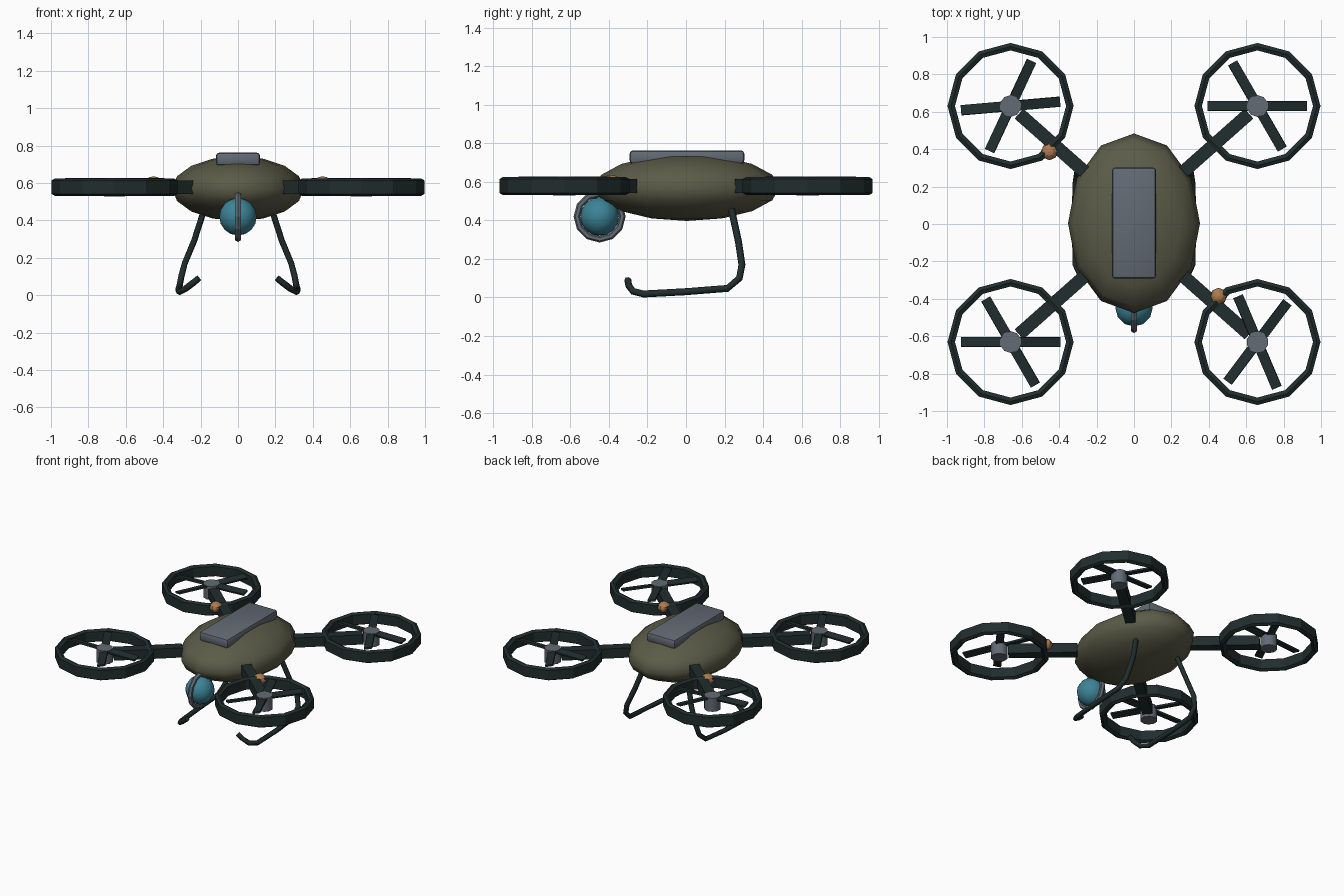
import bpy, bmesh, math
from mathutils import Vector, Matrix

if "Cube" in bpy.data.objects:
    bpy.data.objects.remove(bpy.data.objects["Cube"])


def material(name, rgb):
    m = bpy.data.materials.new(name)
    m.diffuse_color = (*rgb, 1)
    m.use_nodes = True
    m.node_tree.nodes["Principled BSDF"].inputs["Base Color"].default_value = m.diffuse_color
    return m


OLIVE = material("olive", (0.105, 0.105, 0.065))
DARK = material("dark green grey", (0.015, 0.026, 0.026))
GREY = material("slate grey", (0.125, 0.145, 0.175))
TEAL = material("teal glass", (0.045, 0.23, 0.31))
ORANGE = material("orange", (0.42, 0.2, 0.08))


def finish(bm, name, mat, smooth=None):
    bmesh.ops.recalc_face_normals(bm, faces=bm.faces[:])
    me = bpy.data.meshes.new(name)
    bm.to_mesh(me)
    bm.free()
    ob = bpy.data.objects.new(name, me)
    bpy.context.collection.objects.link(ob)
    me.materials.append(mat)
    if smooth:
        bpy.ops.object.select_all(action='DESELECT')
        ob.select_set(True)
        bpy.context.view_layer.objects.active = ob
        bpy.ops.object.shade_smooth_by_angle(angle=math.radians(smooth))
    return ob


def ball(name, mat, loc, radii, seg, rings, smooth=None):
    bm = bmesh.new()
    bmesh.ops.create_uvsphere(bm, u_segments=seg, v_segments=rings, radius=1,
                              matrix=Matrix.LocRotScale(Vector(loc), None, Vector(radii)))
    return finish(bm, name, mat, smooth)


def box(bm, matrix, size):
    bmesh.ops.create_cube(bm, size=1, matrix=matrix @ Matrix.Diagonal((*size, 1)))


def lathe(name, mat, profile, seg, matrix, smooth=None):
    """Closed (radius, height) profile swept around the local z axis."""
    bm = bmesh.new()
    loops = []
    for i in range(seg):
        a = 2 * math.pi * i / seg
        loops.append([bm.verts.new(matrix @ Vector((r * math.cos(a), r * math.sin(a), h)))
                      for r, h in profile])
    n = len(profile)
    for i in range(seg):
        p, q = loops[i], loops[(i + 1) % seg]
        for j in range(n):
            k = (j + 1) % n
            bm.faces.new((p[j], q[j], q[k], p[k]))
    return finish(bm, name, mat, smooth)


# Body shell
ball("body", OLIVE, (0, 0.004, 0.57), (0.353, 0.48, 0.173), 12, 8, 60)

# Battery panel on the back
bm = bmesh.new()
box(bm, Matrix.Translation((0, 0.005, 0.728)), (0.236, 0.595, 0.07))
bmesh.ops.bevel(bm, geom=bm.edges[:], offset=0.018, segments=2, profile=0.5, affect='EDGES')
finish(bm, "top_panel", GREY, 35)

# Camera ball and its upright ring
CAM = (0, -0.448, 0.42)
ball("camera_ball", TEAL, CAM, (0.1, 0.1, 0.1), 12, 8, 60)
tube = [(0.118 + 0.017 * math.cos(t * math.pi / 3), 0.017 * math.sin(t * math.pi / 3))
        for t in range(6)]
lathe("camera_ring", GREY, tube, 12,
      Matrix.Translation(CAM) @ Matrix.Rotation(math.pi / 2, 4, 'Y'))

# Four rotors, each with arm, guard ring, hub and blades
GUARD = [(0.337, -0.036), (0.337, 0.036), (0.318, 0.047),
         (0.297, 0.036), (0.297, -0.036), (0.318, -0.047)]
BLADES = {(-1, 1): (5, 65), (1, 1): (0, 120), (-1, -1): (0, 120), (1, -1): (53, 113)}
for (sx, sy), angles in BLADES.items():
    tag = ("front" if sy < 0 else "back") + ("_right" if sx > 0 else "_left")
    hub = Vector((sx * 0.66, sy * 0.631, 0.578))

    lathe(tag + "_guard", DARK, GUARD, 12, Matrix.Translation(hub))

    bm = bmesh.new()
    bmesh.ops.create_cone(bm, cap_ends=True, segments=10, radius1=0.058, radius2=0.058,
                          depth=0.1, matrix=Matrix.Translation(hub))
    finish(bm, tag + "_hub", GREY, 40)

    bm = bmesh.new()
    for a in (angles[0], angles[1], angles[0] + 180, angles[1] + 180):
        m = (Matrix.Translation(hub + Vector((0, 0, 0.038)))
             @ Matrix.Rotation(math.radians(a), 4, 'Z')
             @ Matrix.Translation((0.15, 0, 0))
             @ Matrix.Rotation(math.radians(12), 4, 'X'))
        box(bm, m, (0.232, 0.054, 0.013))
    finish(bm, tag + "_blades", DARK)

    start = Vector((sx * 0.265, sy * 0.28, 0.578))
    end = Vector((sx * 0.615, sy * 0.59, 0.578))
    d = end - start
    bm = bmesh.new()
    box(bm, Matrix.Translation((start + end) / 2)
        @ Matrix.Rotation(math.atan2(d.y, d.x), 4, 'Z'), (d.length, 0.07, 0.072))
    finish(bm, tag + "_arm", DARK)

# Signal lamps on two opposite arms
for s, name in ((1, "front_lamp"), (-1, "back_lamp")):
    ball(name, ORANGE, (s * 0.452, -s * 0.387, 0.598), (0.046, 0.046, 0.038), 8, 6)

# Landing legs: bent tubes, mirrored
PATH = [(0.18, 0.235, 0.46), (0.235, 0.272, 0.29), (0.285, 0.29, 0.17), (0.303, 0.277, 0.1),
        (0.313, 0.215, 0.047), (0.318, 0, 0.03), (0.312, -0.22, 0.018),
        (0.285, -0.275, 0.032), (0.245, -0.297, 0.062), (0.208, -0.302, 0.092)]


def leg(name, side):
    pts = [Vector((side * x, y, z)) for x, y, z in PATH]
    bm = bmesh.new()
    rings = []
    for i, p in enumerate(pts):
        t = (pts[min(i + 1, len(pts) - 1)] - pts[max(i - 1, 0)]).normalized()
        u = t.cross(Vector((1, 0, 0))).normalized()
        v = t.cross(u)
        rings.append([bm.verts.new(p + 0.018 * (u * math.cos(k * math.pi / 3)
                                               + v * math.sin(k * math.pi / 3)))
                      for k in range(6)])
    for a, b in zip(rings, rings[1:]):
        for k in range(6):
            bm.faces.new((a[k], a[(k + 1) % 6], b[(k + 1) % 6], b[k]))
    bm.faces.new(rings[0])
    bm.faces.new(rings[-1])
    finish(bm, name, DARK, 65)


leg("left_leg", -1)
leg("right_leg", 1)
